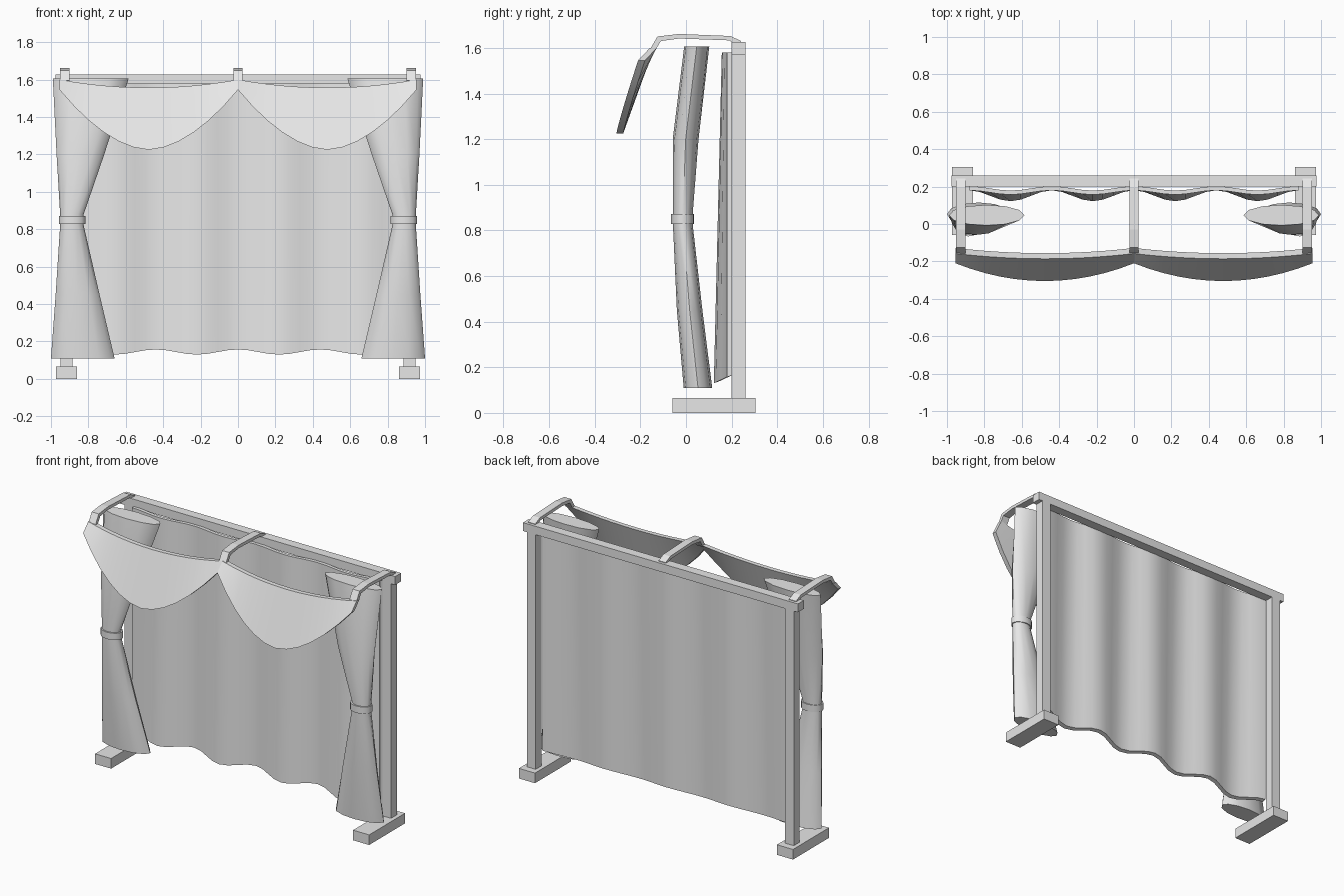
import bpy, bmesh, math

if "Cube" in bpy.data.objects:
    bpy.data.objects.remove(bpy.data.objects["Cube"])

mat = bpy.data.materials.new("light grey")
mat.diffuse_color = (0.8, 0.8, 0.8, 1)
mat.use_nodes = True
mat.node_tree.nodes["Principled BSDF"].inputs["Base Color"].default_value = mat.diffuse_color


def make(name, verts, faces, smooth=None):
    me = bpy.data.meshes.new(name)
    me.from_pydata(verts, [], faces)
    bm = bmesh.new()
    bm.from_mesh(me)
    bmesh.ops.recalc_face_normals(bm, faces=bm.faces)
    bm.to_mesh(me)
    bm.free()
    me.materials.append(mat)
    ob = bpy.data.objects.new(name, me)
    bpy.context.collection.objects.link(ob)
    if smooth:
        bpy.ops.object.select_all(action='DESELECT')
        bpy.context.view_layer.objects.active = ob
        ob.select_set(True)
        bpy.ops.object.shade_smooth_by_angle(angle=math.radians(smooth))
    return ob


def loft(name, rings, smooth=None):
    """Closed skin through equal rings, capped at both ends."""
    n = len(rings[0])
    verts = [p for r in rings for p in r]
    faces = [(i * n + j, i * n + (j + 1) % n, (i + 1) * n + (j + 1) % n, (i + 1) * n + j)
             for i in range(len(rings) - 1) for j in range(n)]
    faces += [tuple(range(n)), tuple(range((len(rings) - 1) * n, len(rings) * n))]
    return make(name, verts, faces, smooth)


def box(name, x0, x1, y0, y1, z0, z1):
    return loft(name, [[(x0, y0, z), (x1, y0, z), (x1, y1, z), (x0, y1, z)] for z in (z0, z1)])


def oval(x0, x1, y0, y1, z, s, n=12):
    cx, cy, a, b = (x0 + x1) / 2, (y0 + y1) / 2, (x1 - x0) / 2, (y1 - y0) / 2
    return [(s * (cx + a * math.cos(2 * math.pi * k / n)),
             cy + b * math.sin(2 * math.pi * k / n), z) for k in range(n)]


# Frame: feet, posts, top rail
for s, side in ((-1, "left"), (1, "right")):
    c = s * 0.917
    box(side + "_foot", c - 0.057, c + 0.057, -0.06, 0.305, 0, 0.065)
    box(side + "_post", c - 0.031, c + 0.031, 0.2, 0.26, 0.065, 1.58)
box("top_rail", -0.977, 0.977, 0.2, 0.26, 1.572, 1.626)

# Bent brackets carrying the valance
path = [(0.242, 1.615), (0.242, 1.63), (0.195, 1.652), (-0.03, 1.661), (-0.125, 1.65), (-0.157, 1.595),
        (-0.138, 1.585), (-0.11, 1.63), (-0.03, 1.641), (0.19, 1.633), (0.215, 1.615)]
for name, x in (("left_bracket", -0.927), ("centre_bracket", 0), ("right_bracket", 0.927)):
    loft(name, [[(x + d, y, z) for y, z in path] for d in (-0.025, 0.025)])

# Back drape: pleated thin sheet that flares toward the hem
rings = []
for i in range(33):
    x = -0.88 + 1.76 * i / 32
    w = 0.5 - 0.5 * math.cos(2 * math.pi * x / 0.44)
    hem = 0.157 - 0.027 * w
    yt, yb = 0.18 - 0.023 * w, 0.18 - 0.058 * w
    rings.append([(x, yt, 1.58), (x, yb, hem), (x, yb + 0.022, hem + 0.008), (x, yt + 0.022, 1.58)])
loft("back_drape", rings, 40)

# Gathered side curtains with tiebacks: x0, x1, y0, y1, z
sections = [(-1.0, -0.66, -0.01, 0.115, 0.11), (-0.975, -0.74, -0.04, 0.072, 0.45),
            (-0.951, -0.825, -0.057, 0.03, 0.82), (-0.951, -0.825, -0.057, 0.03, 0.88),
            (-0.97, -0.715, -0.058, 0.055, 1.2), (-0.99, -0.585, -0.008, 0.102, 1.605)]
for s, side in ((1, "left"), (-1, "right")):
    loft(side + "_curtain", [oval(*sec, s) for sec in sections], 50)
    loft(side + "_tieback", [oval(-0.957, -0.815, -0.066, 0.036, z, s, 16) for z in (0.828, 0.872)], 40)

# Two swags of the valance
for s, side in ((-1, "left"), (1, "right")):
    rings = []
    for i in range(13):
        t = -1 + i / 6
        k = 1 - t * t
        x = s * (0.477 + 0.477 * t)
        zt = 1.6 - 0.043 * k
        zb = 1.225 + 0.32 * abs(t) ** 1.8
        yt, yb = -0.158 - 0.028 * k, -0.21 - 0.095 * k
        rings.append([(x, yt, zt), (x, yb, zb), (x, yb + 0.03, zb), (x, yt + 0.03, zt)])
    loft(side + "_valance_swag", rings, 40)
